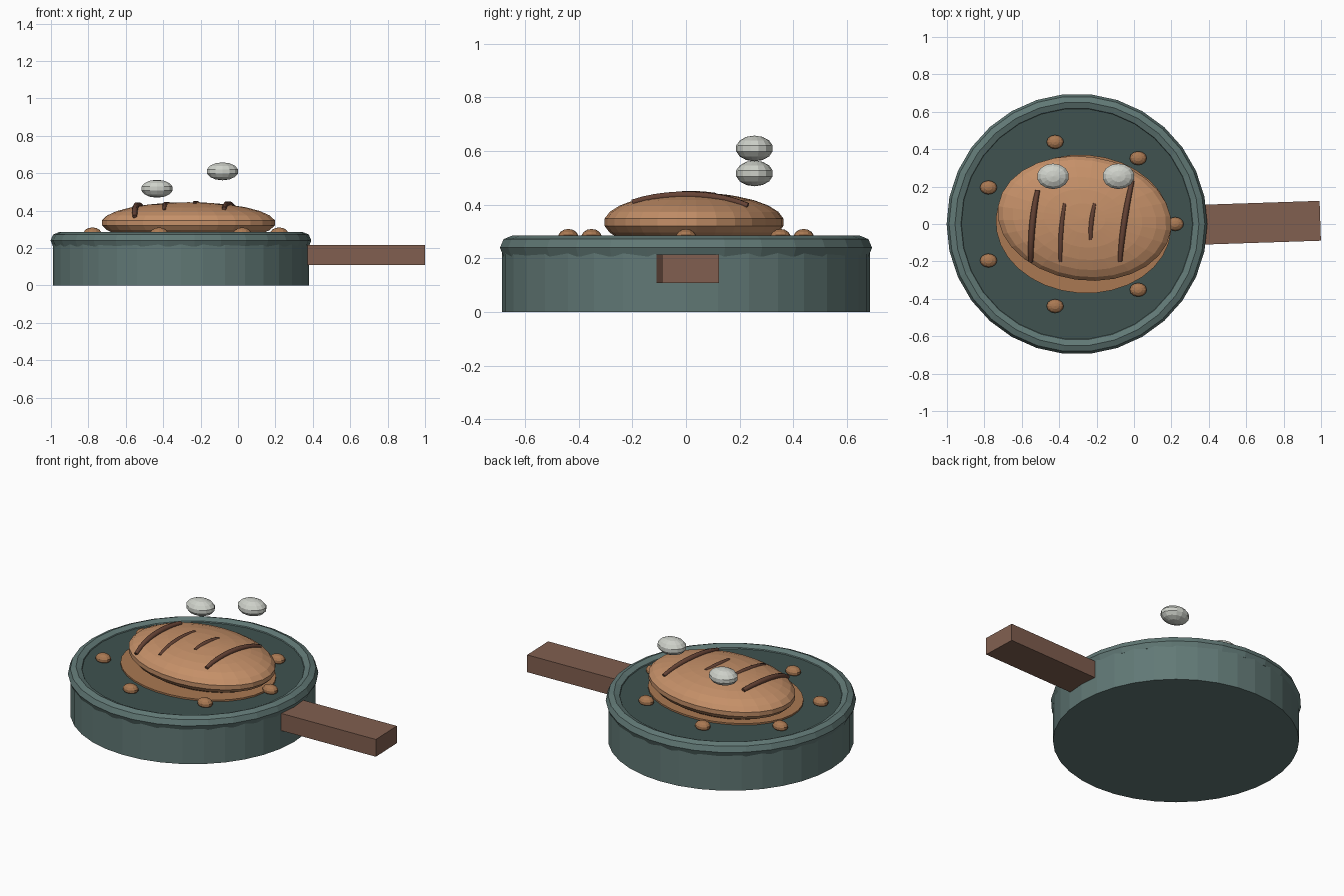
import bpy
from math import sin, cos, pi, radians, sqrt

if "Cube" in bpy.data.objects:
    bpy.data.objects.remove(bpy.data.objects["Cube"])

PAN_X = -0.305


def material(name, rgb):
    m = bpy.data.materials.new(name)
    m.diffuse_color = (*rgb, 1)
    m.use_nodes = True
    m.node_tree.nodes["Principled BSDF"].inputs["Base Color"].default_value = m.diffuse_color
    return m


IRON = material("iron", (0.12, 0.19, 0.18))
DARK = material("dark_iron", (0.05, 0.085, 0.08))
WOOD = material("wood", (0.22, 0.115, 0.08))
CRUST = material("crust", (0.56, 0.28, 0.14))
SAUCE = material("sauce", (0.40, 0.19, 0.085))
CHAR = material("char", (0.13, 0.055, 0.035))
PALE = material("pale", (0.62, 0.64, 0.59))


def finish(name, mat):
    ob = bpy.context.object
    ob.name = name
    ob.data.materials.append(mat)
    return ob


def disc(name, loc_x, z0, z1, rx, ry, sides, mat):
    bpy.ops.mesh.primitive_cylinder_add(vertices=sides, radius=1, depth=z1 - z0,
                                        location=(loc_x, 0, (z0 + z1) / 2))
    ob = finish(name, mat)
    ob.scale = (rx, ry, 1)
    return ob


def blob(name, loc, size, segs, rings, mat, turn=0):
    bpy.ops.mesh.primitive_uv_sphere_add(segments=segs, ring_count=rings, radius=1,
                                         location=loc, rotation=(0, 0, radians(turn)))
    ob = finish(name, mat)
    ob.scale = size
    return ob


# Pan body, rounded rim and cooking surface
disc("pan_body", PAN_X, 0, 0.24, 0.685, 0.685, 36, IRON)
bpy.ops.mesh.primitive_torus_add(major_segments=30, minor_segments=8, major_radius=0.652,
                                 minor_radius=0.045, location=(PAN_X, 0, 0.24))
finish("pan_rim", IRON)
disc("cooking_surface", PAN_X, 0.2, 0.266, 0.62, 0.62, 36, DARK)

# Handle, slightly turned
bpy.ops.mesh.primitive_cube_add(size=1, location=(0.597, 0.004, 0.1625),
                                rotation=(0, 0, radians(1.9)))
finish("handle", WOOD).scale = (0.798, 0.213, 0.106)

# Sauce pool and the browned food on it
disc("sauce_pool", -0.27, 0.255, 0.276, 0.47, 0.37, 32, SAUCE).rotation_euler.z = radians(-4)
C, R, TURN = (-0.265, 0.03, 0.335), (0.47, 0.333, 0.11), radians(-8)
blob("food", C, R, 28, 13, CRUST, -8)


def food_height(x, y):
    dx, dy = x - C[0], y - C[1]
    u = (dx * cos(TURN) + dy * sin(TURN)) / R[0]
    v = (-dx * sin(TURN) + dy * cos(TURN)) / R[1]
    return C[2] + R[2] * sqrt(max(0, 1 - u * u - v * v))


# Grill marks: bowed tubes that follow the food surface
def grill_mark(name, a, mid, b, lift, radius):
    cu = bpy.data.curves.new(name, "CURVE")
    cu.dimensions = "3D"
    cu.bevel_depth = radius
    cu.bevel_resolution = 1
    cu.use_fill_caps = True
    sp = cu.splines.new("POLY")
    n = 10
    sp.points.add(n)
    for i in range(n + 1):
        t = i / n
        w = (2 * (t - 0.5) * (t - 1), 4 * t * (1 - t), 2 * t * (t - 0.5))
        x, y = (sum(k * p[j] for k, p in zip(w, (a, mid, b))) for j in (0, 1))
        sp.points[i].co = (x, y, food_height(x, y) + lift, 1)
        sp.points[i].radius = 0.75 + 0.25 * sin(pi * t)
    ob = bpy.data.objects.new(name, cu)
    bpy.context.collection.objects.link(ob)
    cu.materials.append(CHAR)


grill_mark("grill_mark_1", (-0.515, 0.18), (-0.543, 0), (-0.552, -0.2), 0.005, 0.017)
grill_mark("grill_mark_2", (-0.37, 0.11), (-0.39, -0.05), (-0.392, -0.2), -0.006, 0.015)
grill_mark("grill_mark_3", (-0.21, 0.11), (-0.228, 0.01), (-0.232, -0.085), -0.006, 0.015)
grill_mark("grill_mark_4", (-0.01, 0.23), (-0.052, 0.01), (-0.075, -0.2), 0.003, 0.016)

# Ring of seven small droplets round the food
for i in range(7):
    a = 2 * pi * i / 7
    blob(f"droplet_{i + 1}", (PAN_X + 0.525 * cos(a), 0.45 * sin(a), 0.28),
         (0.047, 0.038, 0.03), 12, 7, SAUCE)

# Two floating steam puffs
for i, (x, z) in enumerate(((-0.433, 0.517), (-0.083, 0.61))):
    blob(f"steam_puff_{i + 1}", (x, 0.255, z), (0.088, 0.07, 0.048), 14, 7, PALE)
